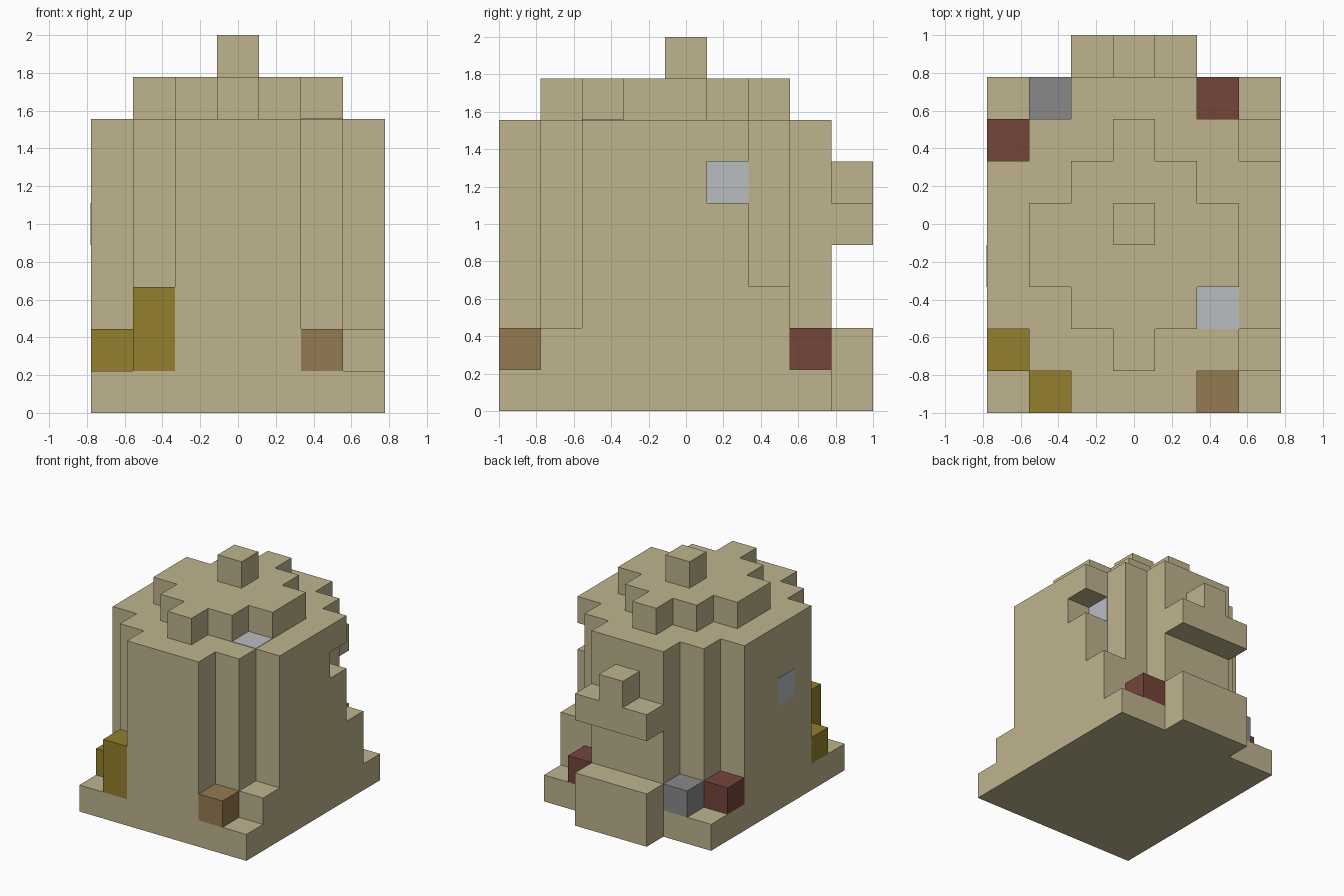
import bpy
import bmesh
from mathutils import Vector

CELL = 2 / 9                      # the model sits on a grid of 7 x 9 x 9 cells
ORIGIN = Vector((-3.5, -4.5, 0))  # grid corner, in cells

old = bpy.data.objects.get("Cube")
if old:
    bpy.data.objects.remove(old, do_unlink=True)


def material(name, rgb):
    """Flat material from 0-255 display colour."""
    lin = [((c / 255 + 0.055) / 1.055) ** 2.4 for c in rgb]
    mat = bpy.data.materials.new(name)
    mat.use_nodes = True
    mat.diffuse_color = (*lin, 1)
    bsdf = mat.node_tree.nodes["Principled BSDF"]
    bsdf.inputs["Base Color"].default_value = (*lin, 1)
    bsdf.inputs["Roughness"].default_value = 0.9
    return mat


TAN = material("sandy_tan", (191, 180, 141))
MUSTARD = material("mustard", (148, 127, 45))
BROWN = material("clay_brown", (148, 122, 81))
RED = material("dark_red", (117, 69, 59))
GREY = material("stone_grey", (137, 137, 138))
PALE = material("pale_grey", (185, 189, 193))


def prism(name, rows, z0, z1, mat):
    """Extrude a stepped outline; rows are (x0, x1, y0, y1) from front to back."""
    path = []
    for x0, x1, y0, y1 in rows:
        path += [(x1, y0), (x1, y1)]
    for x0, x1, y0, y1 in reversed(rows):
        path += [(x0, y1), (x0, y0)]
    outline = [p for i, p in enumerate(path) if p != path[i - 1]]

    bm = bmesh.new()
    verts = [bm.verts.new((Vector((x, y, z0)) + ORIGIN) * CELL) for x, y in outline]
    floor = bm.faces.new(verts)
    top = bmesh.ops.extrude_face_region(bm, geom=[floor])["geom"]
    bmesh.ops.translate(bm, vec=(0, 0, (z1 - z0) * CELL),
                        verts=[g for g in top if isinstance(g, bmesh.types.BMVert)])
    bmesh.ops.recalc_face_normals(bm, faces=bm.faces)
    mesh = bpy.data.meshes.new(name)
    bm.to_mesh(mesh)
    bm.free()
    mesh.materials.append(mat)
    obj = bpy.data.objects.new(name, mesh)
    bpy.context.collection.objects.link(obj)
    return obj


def block(name, x, y, z, mat, size=(1, 1, 1)):
    return prism(name, [(x, x + size[0], y, y + size[1])], z, z + size[2], mat)


# Base slab and the step behind it
block("base_slab", 0, 0, 0, TAN, (7, 8, 1))
block("back_step", 2, 8, 0, TAN, (3, 1, 2))

# Round tower body, with a band that has a notch in its left wall
front = [(2, 5, 0, 1), (1, 6, 1, 2)]
back = [(1, 6, 6, 7), (2, 5, 7, 8)]
full = front + [(0, 7, 2, 6)] + back
notched = front + [(0, 7, 2, 5), (0, 6, 5, 6)] + back
prism("body_lower", full, 1, 5, TAN)
prism("body_notched_band", notched, 5, 6, TAN)
prism("body_upper", full, 6, 7, TAN)

# Stepped roof and its knob
prism("roof", [(3, 4, 1, 2), (2, 5, 2, 3), (1, 6, 3, 5), (2, 5, 5, 6), (3, 4, 6, 7)],
      7, 8, TAN)
block("roof_knob", 3, 4, 8, TAN)

# Ledge on the back with a small block on it
block("back_ledge", 2, 8, 4, TAN, (3, 1, 1))
block("back_ledge_knob", 3, 8, 5, TAN)

# Blocks lying around the foot of the body
block("front_left_stone", 6, 1, 1, TAN)
block("back_left_pillar", 6, 6, 1, TAN, (1, 1, 2))
block("front_right_tall_block", 1, 0, 1, MUSTARD, (1, 1, 2))
block("front_right_low_block", 0, 1, 1, MUSTARD)
block("front_left_block", 5, 0, 1, BROWN)
block("back_left_block", 5, 7, 1, RED)
block("back_right_block", 0, 6, 1, RED)
block("back_right_grey_block", 1, 7, 1, GREY)

# Pale panels, as thin plates on the surface
THIN = 0.015
block("roof_panel", 5, 2, 7, PALE, (1, 1, THIN))
block("right_wall_panel", -THIN, 3, 4, PALE, (THIN, 1, 1))
block("notch_panel", 6, 5, 5, PALE, (THIN, 1, 1))
